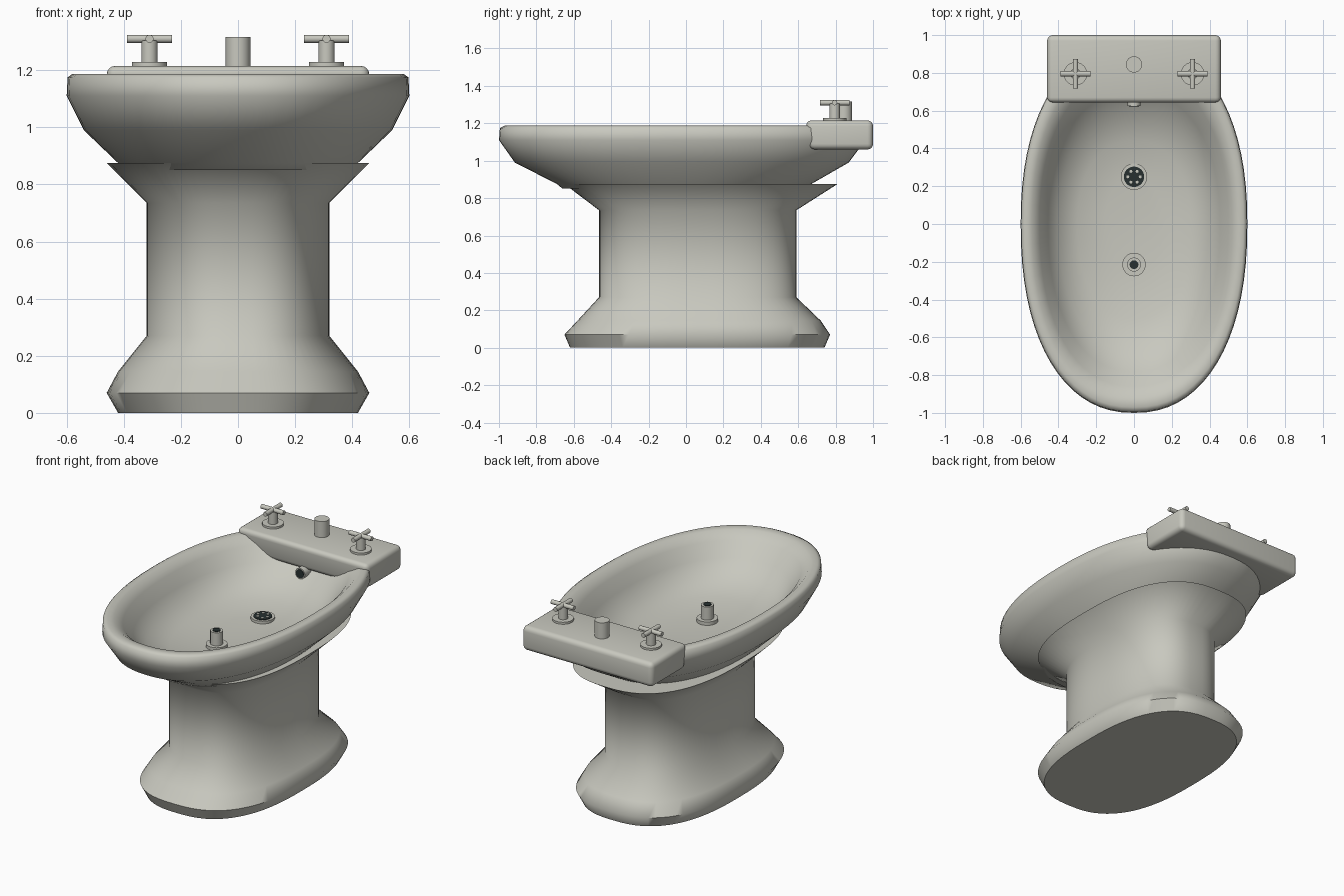
import bpy, bmesh
from math import cos, sin, pi, radians, copysign

cube = bpy.data.objects.get("Cube")
if cube:
    bpy.data.objects.remove(cube, do_unlink=True)


def material(name, colour):
    m = bpy.data.materials.new(name)
    m.use_nodes = True
    m.diffuse_color = (*colour, 1)
    m.node_tree.nodes["Principled BSDF"].inputs["Base Color"].default_value = (*colour, 1)
    return m


CERAMIC = material("warm grey ceramic", (0.58, 0.58, 0.52))
DARK = material("dark hole", (0.02, 0.03, 0.03))


def finish(name, bm, mat, angle):
    bmesh.ops.recalc_face_normals(bm, faces=bm.faces)
    mesh = bpy.data.meshes.new(name)
    bm.to_mesh(mesh)
    bm.free()
    mesh.materials.append(mat)
    ob = bpy.data.objects.new(name, mesh)
    bpy.context.scene.collection.objects.link(ob)
    bpy.ops.object.select_all(action="DESELECT")
    ob.select_set(True)
    bpy.context.view_layer.objects.active = ob
    bpy.ops.object.shade_smooth_by_angle(angle=radians(angle))
    return ob


def loft(name, rings, mid, power, sides=72):
    """Skin oval rings given as (half width, front y, back y, z)."""
    bm = bmesh.new()
    loops = []
    for half, front, back, z in rings:
        loop = []
        for i in range(sides):
            c, s = cos(2 * pi * i / sides), sin(2 * pi * i / sides)
            x = half * copysign(abs(c) ** (2 / power), c)
            reach = back - mid if s > 0 else mid - front
            y = mid + reach * copysign(abs(s) ** (2 / power), s)
            loop.append(bm.verts.new((x, y, z)))
        loops.append(loop)
    for a, b in zip(loops, loops[1:]):
        for i in range(sides):
            j = (i + 1) % sides
            bm.faces.new((a[i], a[j], b[j], b[i]))
    bm.faces.new(loops[0])
    bm.faces.new(loops[-1])
    return finish(name, bm, CERAMIC, 60)


def rod(name, centre, radius, length, axis="Z", mat=CERAMIC, sides=32):
    bm = bmesh.new()
    bmesh.ops.create_cone(bm, cap_ends=True, segments=sides, radius1=radius,
                          radius2=radius, depth=length)
    ob = finish(name, bm, mat, 40)
    ob.location = centre
    if axis == "X":
        ob.rotation_euler.y = pi / 2
    elif axis == "Y":
        ob.rotation_euler.x = pi / 2
    return ob


# Pedestal: flared foot, straight column, flared top
loft("pedestal", [
    (0.42, -0.62, 0.74, 0.0),
    (0.46, -0.65, 0.77, 0.07),
    (0.42, -0.58, 0.72, 0.145),
    (0.32, -0.465, 0.59, 0.27),
    (0.32, -0.465, 0.59, 0.735),
    (0.46, -0.65, 0.81, 0.875),
], mid=0.06, power=2.6)

# Bowl: outer wall up, over the rim, then down the basin
loft("bowl", [
    (0.40, -0.66, 0.62, 0.85),
    (0.42, -0.69, 0.67, 0.875),
    (0.54, -0.915, 0.87, 0.99),
    (0.60, -1.0, 0.96, 1.11),
    (0.597, -0.995, 0.955, 1.175),
    (0.58, -0.97, 0.93, 1.187),
    (0.54, -0.92, 0.88, 1.182),
    (0.50, -0.86, 0.80, 1.14),
    (0.455, -0.78, 0.70, 1.06),
    (0.40, -0.68, 0.59, 0.98),
    (0.30, -0.50, 0.44, 0.93),
    (0.15, -0.25, 0.25, 0.905),
], mid=0.0, power=2.25)

# Tap deck: rounded slab with a slightly leaning front
bm = bmesh.new()
bmesh.ops.create_cube(bm, size=1)
for v in bm.verts:
    lean = 0.02 if v.co.y < 0 and v.co.z < 0 else 0
    v.co = (v.co.x * 0.92, 0.82 + v.co.y * 0.36 + lean, 1.1375 + v.co.z * 0.155)
bmesh.ops.bevel(bm, geom=bm.edges[:], offset=0.03, segments=4, profile=0.5,
                affect="EDGES")
finish("tap_deck", bm, CERAMIC, 40)

# Cross-handled taps
for side, x in (("left", 0.31), ("right", -0.31)):
    rod(side + "_tap_base", (x, 0.795, 1.219), 0.062, 0.018)
    rod(side + "_tap_stem", (x, 0.795, 1.26), 0.028, 0.09)
    for axis in "XY":
        rod(f"{side}_tap_bar_{axis.lower()}", (x, 0.795, 1.31), 0.014, 0.157, axis, sides=20)

# Central diverter knob
rod("diverter_knob", (0, 0.845, 1.262), 0.043, 0.11)

# Overflow in the back wall
rod("overflow_ring", (0, 0.66, 1.05), 0.034, 0.07, "Y")
rod("overflow_hole", (0, 0.624, 1.05), 0.027, 0.006, "Y", DARK)

# Drain with a ring of small studs
rod("drain_ring", (0, 0.25, 0.907), 0.07, 0.03)
rod("drain_hole", (0, 0.25, 0.923), 0.054, 0.006, mat=DARK)
for i in range(6):
    a = pi * i / 3
    rod(f"drain_stud_{i}", (0.033 * cos(a), 0.25 + 0.033 * sin(a), 0.927),
        0.008, 0.005, sides=12)

# Upright water jet
rod("jet_base", (0, -0.215, 0.912), 0.062, 0.03)
rod("jet_stem", (0, -0.215, 0.96), 0.037, 0.1)
rod("jet_hole", (0, -0.215, 1.011), 0.023, 0.006, mat=DARK)
